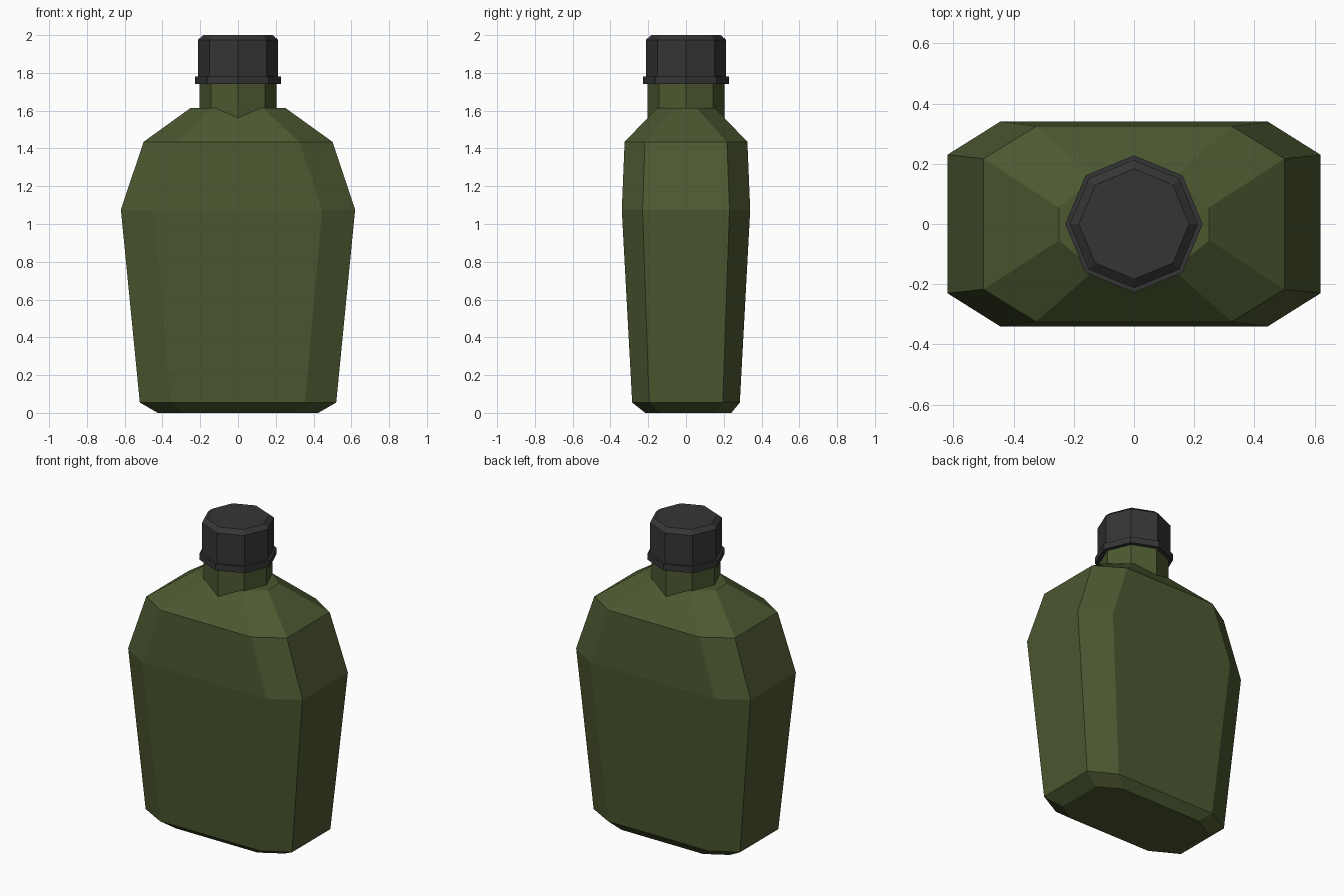
import bpy
import bmesh
from math import cos, sin, pi

cube = bpy.data.objects.get("Cube")
if cube:
    bpy.data.objects.remove(cube, do_unlink=True)


def make_material(name, colour):
    mat = bpy.data.materials.new(name)
    mat.use_nodes = True
    mat.diffuse_color = colour
    bsdf = mat.node_tree.nodes["Principled BSDF"]
    bsdf.inputs["Base Color"].default_value = colour
    bsdf.inputs["Roughness"].default_value = 0.8
    return mat


def loft(name, rings, mat):
    """Skin a stack of equal-sided rings and close both ends."""
    bm = bmesh.new()
    loops = [[bm.verts.new(p) for p in ring] for ring in rings]
    for low, high in zip(loops, loops[1:]):
        for i in range(len(low)):
            j = (i + 1) % len(low)
            bm.faces.new((low[i], low[j], high[j], high[i]))
    bm.faces.new(loops[0][::-1])
    bm.faces.new(loops[-1])
    bmesh.ops.recalc_face_normals(bm, faces=bm.faces)
    mesh = bpy.data.meshes.new(name)
    bm.to_mesh(mesh)
    bm.free()
    mesh.materials.append(mat)
    obj = bpy.data.objects.new(name, mesh)
    bpy.context.collection.objects.link(obj)
    return obj


def chamfered(z, x, y, cx, cy, shift=0):
    """Rectangle with cut corners: half sizes x, y and flat lengths cx, cy."""
    quarter = [(x, cy), (cx, y)]
    points = (quarter + [(-a, b) for a, b in quarter[::-1]]
              + [(-a, -b) for a, b in quarter] + [(a, -b) for a, b in quarter[::-1]])
    return [(a, b + shift, z) for a, b in points]


def octagon(z, r):
    return [(r * cos(i * pi / 4), r * sin(i * pi / 4), z) for i in range(8)]


green = make_material("olive green", (0.072, 0.098, 0.03, 1))
black = make_material("charcoal", (0.036, 0.036, 0.037, 1))

# Flask body, from base to shoulders
loft("flask_body", [
    chamfered(0, 0.425, 0.228, 0.29, 0.15, 0.012),
    chamfered(0.055, 0.52, 0.285, 0.355, 0.195),
    chamfered(1.075, 0.62, 0.34, 0.445, 0.23),
    chamfered(1.435, 0.5, 0.325, 0.325, 0.217),
    chamfered(1.615, 0.25, 0.152, 0.13, 0.055),
], green)

# Neck, sunk into the shoulders
loft("neck", [octagon(1.5, 0.203), octagon(1.76, 0.203)], green)

# Screw cap with a chamfered top, and the collar around its foot
loft("cap", [octagon(1.75, 0.213), octagon(1.975, 0.213), octagon(2.0, 0.183)], black)
loft("cap_collar", [octagon(1.74, 0.228), octagon(1.78, 0.228)], black)
